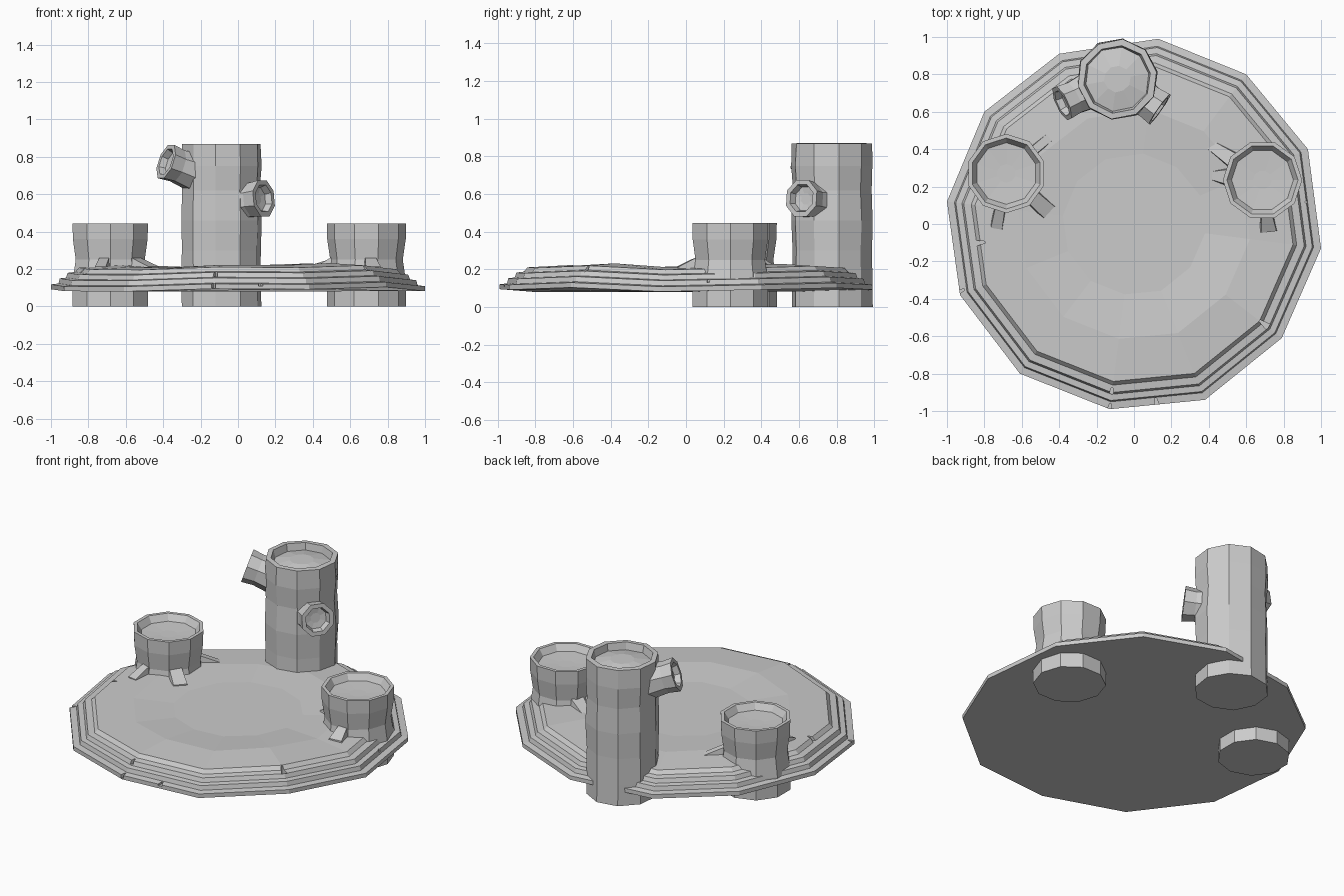
import bpy, bmesh, math, random
from mathutils import Vector, Matrix

if "Cube" in bpy.data.objects:
    bpy.data.objects.remove(bpy.data.objects["Cube"])

random.seed(4)


def loft(name, rings):
    """Closed, flat-shaded skin through rings of equal point count."""
    bm = bmesh.new()
    loops = [[bm.verts.new(p) for p in ring] for ring in rings]
    for a, b in zip(loops, loops[1:]):
        n = len(a)
        for i in range(n):
            j = (i + 1) % n
            bm.faces.new((a[i], a[j], b[j], b[i]))
    bm.faces.new(loops[0][::-1])
    bm.faces.new(loops[-1])
    bmesh.ops.recalc_face_normals(bm, faces=bm.faces)
    me = bpy.data.meshes.new(name)
    bm.to_mesh(me)
    bm.free()
    ob = bpy.data.objects.new(name, me)
    bpy.context.collection.objects.link(ob)
    return ob


def lathe(name, profile, sides, matrix, phase=0.0, jitter=0.0):
    """Low-poly turned form from (radius, height) pairs."""
    rings = []
    for r, z in profile:
        ring = []
        for i in range(sides):
            a = math.radians(phase) + math.tau * i / sides
            rr = r + random.uniform(-jitter, jitter)
            ring.append(matrix @ Vector((rr * math.cos(a), rr * math.sin(a), z)))
        rings.append(ring)
    return loft(name, rings)


# stepped stone-like slab: irregular outline with slight height waves
outline = [(1, -.13, -.01), (.93, .40, 0), (.60, .80, .01), (.13, .99, 0),
           (-.40, .91, -.01), (-.80, .60, 0), (-1, .12, 0), (-.93, -.38, -.01),
           (-.61, -.80, -.012), (-.13, -.99, .003), (.38, -.94, 0), (.79, -.61, .012)]
steps = [(1, .092, 1), (1, .118, 1), (.96, .123, 1), (.953, .150, 1),
         (.92, .154, 1), (.91, .180, 1), (.87, .185, 1), (.85, .208, 1),
         (.62, .220, 1), (.38, .203, 0)]
slab = loft("slab", [[Vector((x * s, y * s, z + w * k)) for x, y, w in outline]
                     for s, z, k in steps])

# small chips cut from the slab edges: x, y, z
chips = [(-.13, -.985, .12), (-.12, -.90, .18), (.12, -.955, .13), (-.68, -.67, .16),
         (-.93, -.36, .12), (.69, -.53, .18), (.94, .12, .15), (-.82, -.10, .20)]
for x, y, z in chips:
    m = Matrix.Translation((x, y, z)) @ Matrix.Rotation(math.atan2(y, x), 4, 'Z')
    section = [(-.025, -.004, .0), (.035, -.018, .0), (.035, .018, .0), (-.025, .004, .0)]
    cutter = loft("chip_cutter", [[m @ Vector((a, b, h)) for a, b, _ in section]
                                  for h in (-.02, .04)])
    cutter.hide_render = True
    mod = slab.modifiers.new("chip", 'BOOLEAN')
    mod.operation, mod.solver, mod.object = 'DIFFERENCE', 'EXACT', cutter
    bpy.context.view_layer.objects.active = slab
    bpy.ops.object.modifier_apply(modifier=mod.name)
    bpy.data.objects.remove(cutter)

# two short stumps with dished tops
stump = [(.212, 0), (.212, .13), (.194, .25), (.210, .36), (.212, .445),
         (.190, .445), (.165, .405), (.05, .40)]
stumps = {"left": (-.683, .27, -90), "right": (.687, .235, -72)}
for side, (x, y, ph) in stumps.items():
    lathe(side + "_stump", stump, 10, Matrix.Translation((x, y, 0)), ph)

# tall trunk with a hollowed top
trunk = [(.216, 0), (.216, .13), (.213, .30), (.218, .46), (.211, .62), (.218, .75),
         (.214, .868), (.182, .870), (.172, .825), (.07, .845)]
lathe("trunk", trunk, 10, Matrix.Translation((-.09, .775, 0)), 10, .003)

# cut branches: end centre, outward direction, radius, length
branches = {"upper": ((-.385, .645, .775), (-.85, -.40, .32), .102, .24),
            "lower": ((.138, .613, .578), (.80, -.56, .10), .105, .18)}
for label, (end, d, r, length) in branches.items():
    m = Matrix.Translation(end) @ Vector(d).to_track_quat('Z', 'Y').to_matrix().to_4x4()
    lathe(label + "_branch",
          [(r * 1.12, -length), (r * .92, -.07), (r, 0), (r * .74, 0), (r * .64, -.035), (r * .3, -.04)],
          8, m, 22.5)

# roots spreading from the stumps: angle, reach, inner and outer half width
roots = {"left": [(40, .30, .03, .03), (-42, .31, .05, .055), (-100, .30, .035, .04)],
         "right": [(146, .37, .05, .03), (175, .27, .05, .03), (-83, .28, .04, .055)]}
for side, items in roots.items():
    x, y, _ = stumps[side]
    for ang, reach, wi, wo in items:
        m = Matrix.Translation((x, y, 0)) @ Matrix.Rotation(math.radians(ang), 4, 'Z')
        spans = [(.14, wi, .275), (.20, wi, .255), (reach, wo, .215)]
        loft(side + "_root", [[m @ Vector(p) for p in
                               ((r, -w, .17), (r, w, .17), (r, w * .75, h), (r, -w * .75, h))]
                              for r, w, h in spans])
